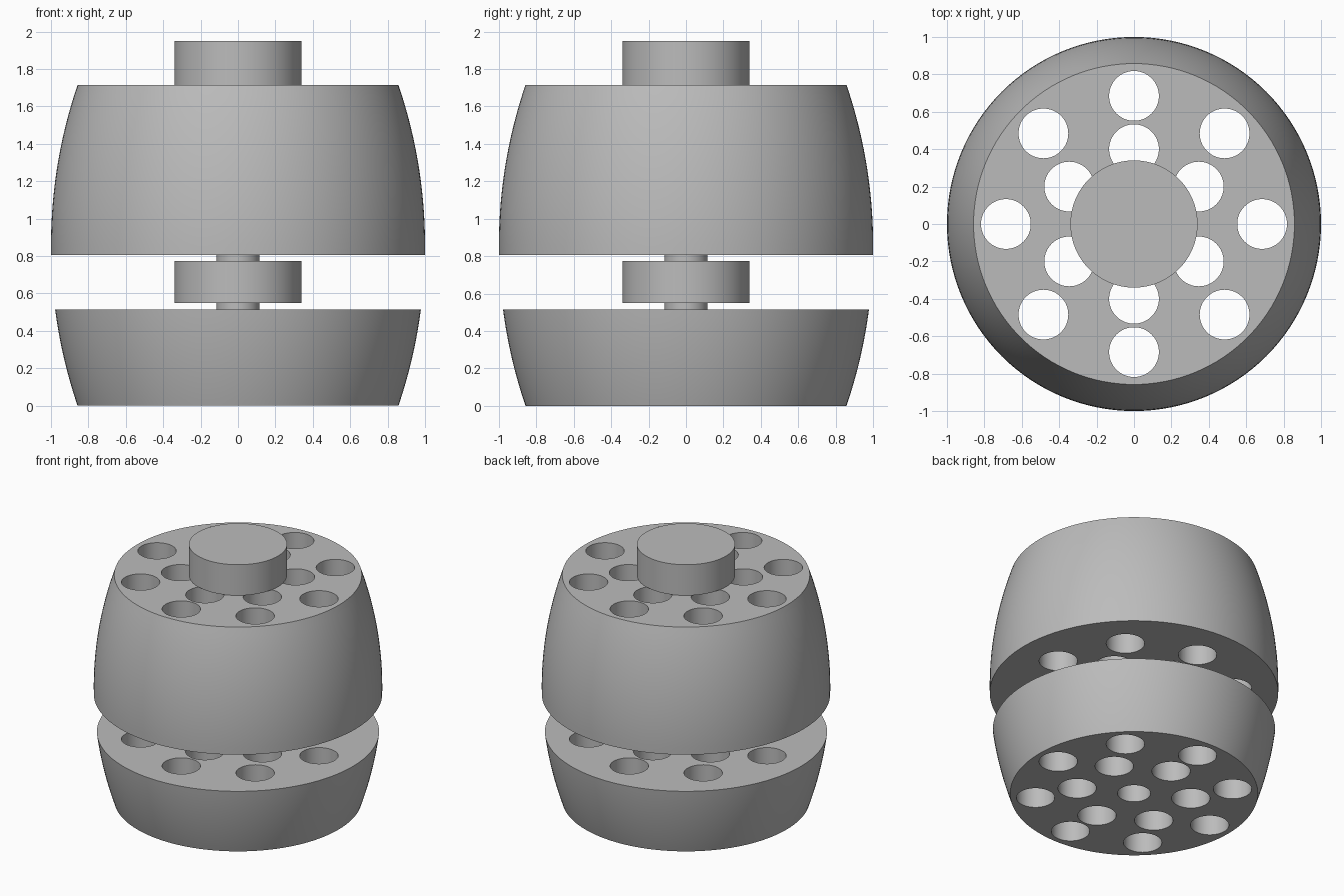
import bpy
import bmesh
from math import sin, cos, tau, radians, sqrt

cube = bpy.data.objects.get("Cube")
if cube:
    bpy.data.objects.remove(cube)

SEG = 128
BARREL_TOP = 1.715
ARC = 2.657       # radius of the barrel's side curve

# Single plain grey
grey = bpy.data.materials.new("plain grey")
grey.use_nodes = True
colour = (0.5, 0.5, 0.5, 1)
grey.diffuse_color = colour
grey.node_tree.nodes["Principled BSDF"].inputs["Base Color"].default_value = colour


def finish(name, bm):
    bmesh.ops.recalc_face_normals(bm, faces=bm.faces)
    mesh = bpy.data.meshes.new(name)
    bm.to_mesh(mesh)
    bm.free()
    mesh.materials.append(grey)
    obj = bpy.data.objects.new(name, mesh)
    bpy.context.collection.objects.link(obj)
    return obj


def select(obj):
    bpy.ops.object.select_all(action='DESELECT')
    obj.select_set(True)
    bpy.context.view_layer.objects.active = obj


def smooth(obj):
    select(obj)
    bpy.ops.object.shade_smooth_by_angle(angle=radians(30))


def add_lathe(bm, profile, centre=(0, 0), seg=SEG):
    """Closed solid of revolution from (radius, height) pairs."""
    rings = [[bm.verts.new((centre[0] + r * cos(tau * i / seg),
                            centre[1] + r * sin(tau * i / seg), z))
              for i in range(seg)] for r, z in profile]
    for low, high in zip(rings, rings[1:]):
        for i in range(seg):
            j = (i + 1) % seg
            bm.faces.new((low[i], low[j], high[j], high[i]))
    bm.faces.new(rings[0][::-1])
    bm.faces.new(rings[-1])


def barrel_radius(z):
    return 1 - ARC + sqrt(ARC ** 2 - (z - BARREL_TOP / 2) ** 2)


def barrel_slice(name, z0, z1, centre_hole):
    """Section of the barrel with two rings of through holes."""
    bm = bmesh.new()
    steps = 16
    heights = [z0 + (z1 - z0) * k / steps for k in range(steps + 1)]
    add_lathe(bm, [(barrel_radius(z), z) for z in heights])
    body = finish(name, bm)

    cut = bmesh.new()
    for count, ring, start in ((8, 0.685, 0), (6, 0.4, tau / 12)):
        for i in range(count):
            a = start + tau * i / count
            add_lathe(cut, [(0.133, z0 - 0.1), (0.133, z1 + 0.1)],
                      (ring * cos(a), ring * sin(a)), 64)
    if centre_hole:
        add_lathe(cut, [(0.115, z0 - 0.1), (0.115, z1 + 0.1)], seg=64)
    cutter = finish("hole_cutter", cut)
    cutter.hide_render = True

    mod = body.modifiers.new("holes", 'BOOLEAN')
    mod.operation = 'DIFFERENCE'
    mod.solver = 'EXACT'
    mod.object = cutter
    select(body)
    bpy.ops.object.modifier_apply(modifier=mod.name)
    bpy.data.objects.remove(cutter)
    smooth(body)


def disc(name, radius, z0, z1):
    bm = bmesh.new()
    add_lathe(bm, [(radius, z0), (radius, z1)])
    smooth(finish(name, bm))


# Two halves of the barrel
barrel_slice("lower_body", 0, 0.515, True)
barrel_slice("upper_body", 0.805, BARREL_TOP, False)

# Axle pieces, middle spool and top knob
disc("lower_axle", 0.115, 0.5, 0.55)
disc("middle_spool", 0.34, 0.548, 0.775)
disc("upper_axle", 0.115, 0.77, 0.81)
disc("top_knob", 0.34, BARREL_TOP, 1.95)
